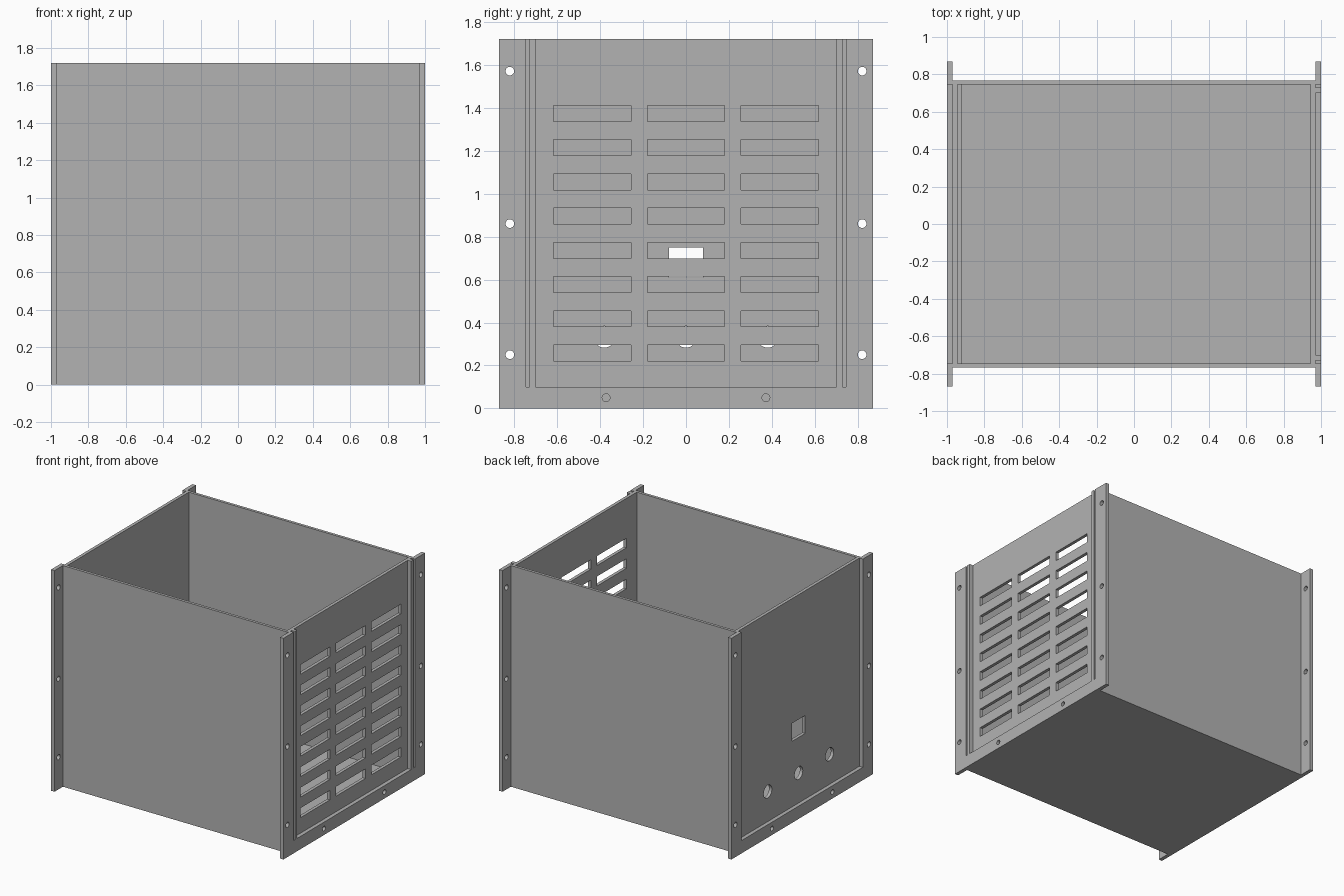
import bpy
import bmesh
from math import pi
from mathutils import Matrix, Vector

if "Cube" in bpy.data.objects:
    bpy.data.objects.remove(bpy.data.objects["Cube"], do_unlink=True)

GREY = (0.45, 0.45, 0.45, 1)
steel = bpy.data.materials.new("grey_sheet_metal")
steel.use_nodes = True
steel.diffuse_color = GREY
steel.node_tree.nodes["Principled BSDF"].inputs["Base Color"].default_value = GREY

HEIGHT = 1.72     # full height
FLANGE = 0.87     # half width of the end frames
INNER = 0.745     # inner face of the long walls
WALL = 0.767      # outer face of the long walls
FRAME = 0.97      # inner face of the end frames
PANEL = 0.945     # inner face of the end panels


def add_box(bm, x, y, z):
    size = Vector((x[1] - x[0], y[1] - y[0], z[1] - z[0]))
    centre = Vector((sum(x), sum(y), sum(z))) / 2
    bmesh.ops.create_cube(bm, size=1,
                          matrix=Matrix.Translation(centre) @ Matrix.Diagonal(size).to_4x4())


def add_drill(bm, x, y, z, radius):
    place = Matrix.Translation((x, y, z)) @ Matrix.Rotation(pi / 2, 4, 'Y')
    bmesh.ops.create_cone(bm, cap_ends=True, segments=32, radius1=radius,
                          radius2=radius, depth=0.1, matrix=place)


def finish(bm, name):
    mesh = bpy.data.meshes.new(name)
    bm.to_mesh(mesh)
    bm.free()
    mesh.materials.append(steel)
    obj = bpy.data.objects.new(name, mesh)
    bpy.context.collection.objects.link(obj)
    return obj


def box(name, x, y, z):
    bm = bmesh.new()
    add_box(bm, x, y, z)
    return finish(bm, name)


def cut(obj, cutter_bm):
    """Cut every shape of the cutter out of the plate and shade the hole walls."""
    cutter = finish(cutter_bm, obj.name + "_cutter")
    cutter.hide_render = True
    mod = obj.modifiers.new("holes", 'BOOLEAN')
    mod.operation = 'DIFFERENCE'
    mod.solver = 'EXACT'
    mod.object = cutter
    bpy.ops.object.select_all(action='DESELECT')
    obj.select_set(True)
    bpy.context.view_layer.objects.active = obj
    bpy.ops.object.modifier_apply(modifier=mod.name)
    bpy.data.objects.remove(cutter, do_unlink=True)
    bpy.ops.object.shade_smooth_by_angle()


def end_frame(name, side, opening, slots):
    """U-shaped flange frame, open at the top, with its screw holes."""
    x = sorted((side * FRAME, side))
    frame = box(name, x, (-FLANGE, FLANGE), (0, HEIGHT))
    deep = (x[0] - 0.02, x[1] + 0.02)
    bm = bmesh.new()
    add_box(bm, deep, (-opening, opening), (0.1, 2))
    for s in (-1, 1):
        for z in (0.25, 0.86, 1.57):
            add_drill(bm, side, s * 0.82, z, 0.02)
        add_drill(bm, side, s * 0.372, 0.05, 0.018)
        if slots:
            add_box(bm, deep, sorted((s * 0.729, s * INNER)), (0.1, 2))
    cut(frame, bm)


# End frames
end_frame("vent_side_frame", 1, 0.70, True)
end_frame("port_side_frame", -1, INNER, False)

# Long walls
for name, s in (("front_wall", -1), ("back_wall", 1)):
    box(name, (-FRAME, FRAME), sorted((s * INNER, s * WALL)), (0, HEIGHT))

# Floor and the low inner rail on the port side
box("floor", (-PANEL, PANEL), (-INNER, INNER), (0, 0.025))
box("inner_rail", (-PANEL, -0.92), (-INNER, INNER), (0.025, 0.1))

# Vented panel: three columns of eight slots
vent_panel = box("vent_panel", (PANEL, FRAME), (-INNER, INNER), (0, HEIGHT))
bm = bmesh.new()
for column in (-1, 0, 1):
    for row in range(8):
        y, z = column * 0.436, 0.258 + row * 0.1593
        add_box(bm, (0.9, 1.1), (y - 0.18, y + 0.18), (z - 0.037, z + 0.037))
cut(vent_panel, bm)

# Port panel: one square opening above three round ones
port_panel = box("port_panel", (-FRAME, -PANEL), (-INNER, INNER), (0, HEIGHT))
bm = bmesh.new()
add_box(bm, (-1.1, -0.9), (-0.08, 0.08), (0.61, 0.75))
for y in (-0.38, 0, 0.38):
    add_drill(bm, -0.96, y, 0.333, 0.05)
cut(port_panel, bm)
